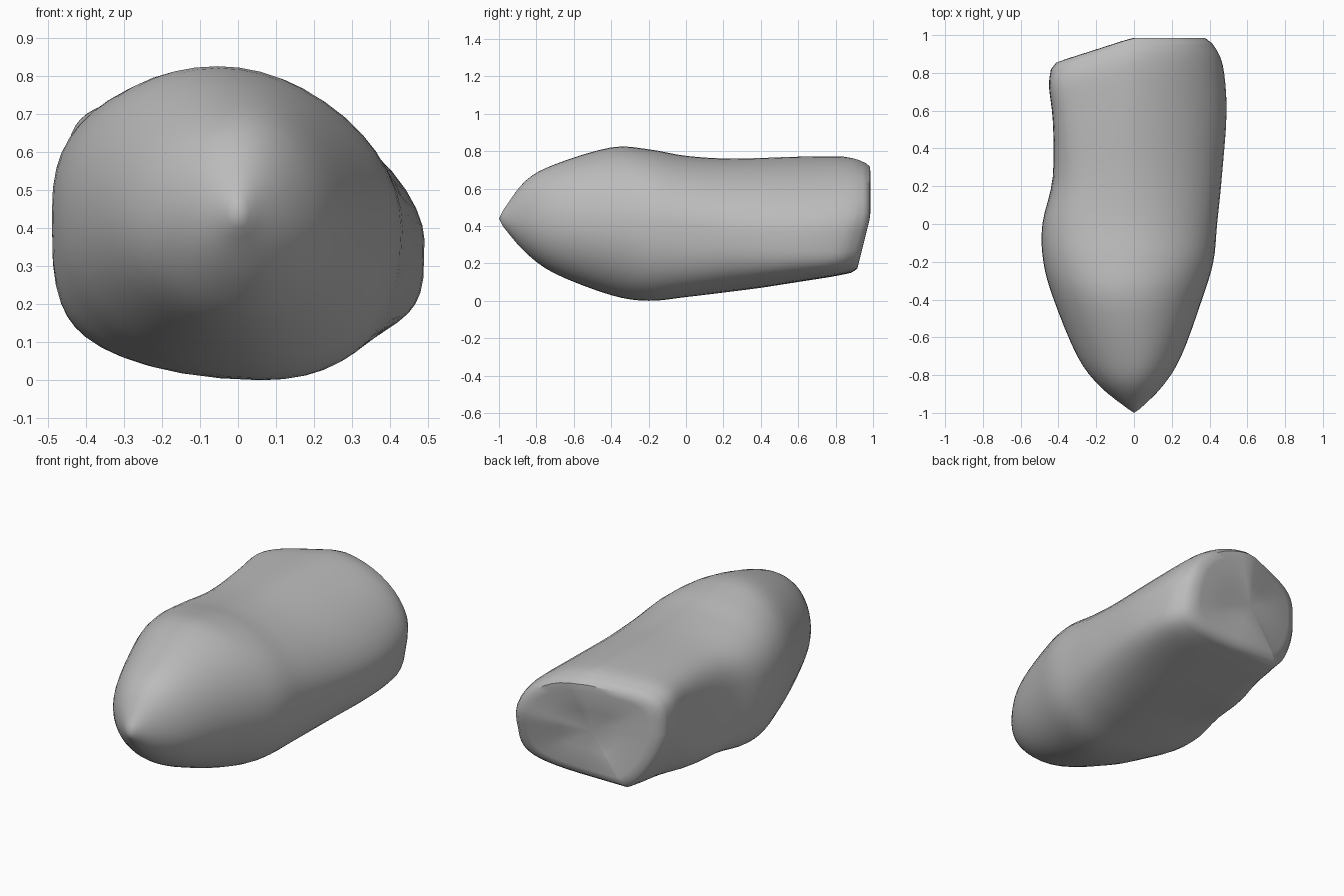
import bpy
import bmesh
from math import cos, sin, pi
from mathutils import Vector

default_cube = bpy.data.objects.get("Cube")
if default_cube:
    bpy.data.objects.remove(default_cube, do_unlink=True)

SEGMENTS = 48
STEPS_BETWEEN_STATIONS = 4

# Each station along the boulder:
# y, left x, right x, bottom, top, left girth z, right girth z,
# top crest x, bottom crest x, then the squareness of the four quadrants
# (top left, top right, bottom left, bottom right)
STATIONS = [
    (-.98, -.03, .03, .4, .48, .44, .44, 0, 0, 2, 2, 2, 2),
    (-.86, -.18, .15, .26, .64, .44, .43, 0, 0, 2, 2, 2, 2),
    (-.7, -.3, .25, .145, .73, .43, .42, 0, 0, 2, 2, 2, 2),
    (-.4, -.425, .36, .03, .82, .43, .4, -.05, .03, 2.1, 2, 2.1, 2),
    (-.2, -.48, .42, 0, .81, .43, .4, -.05, .06, 2.4, 2, 2.5, 2.3),
    (0, -.485, .44, .02, .775, .43, .4, -.05, .04, 2.8, 1.9, 4, 2.7),
    (.25, -.43, .465, .05, .76, .42, .38, -.05, 0, 3.5, 1.8, 6, 3),
    (.6, -.43, .49, .095, .77, .45, .37, -.05, -.13, 4.5, 1.7, 2.6, 4),
    (.86, -.45, .47, .13, .77, .48, .37, -.05, -.22, 5, 1.8, 1.6, 5),
    (.96, -.44, .42, .15, .74, .48, .38, -.05, -.24, 5, 2, 1.5, 5),
]


def blend(before, start, end, after, t):
    """Smooth curve through start and end."""
    return (start + t * ((end - before) / 2
            + t * (before - 2.5 * start + 2 * end - after / 2
                   + t * (1.5 * (start - end) + (after - before) / 2))))


def all_stations():
    last = len(STATIONS) - 1
    for i in range(last):
        neighbours = [STATIONS[min(max(k, 0), last)] for k in range(i - 1, i + 3)]
        for step in range(STEPS_BETWEEN_STATIONS):
            t = step / STEPS_BETWEEN_STATIONS
            yield [blend(*values, t) for values in zip(*neighbours)]
    yield list(STATIONS[last])


def lean_back_end(point):
    """Slant the blunt rear face toward its side and its underside."""
    weight = min(max((point.y - .4) / .5, 0), 1)
    point.y -= weight * max(0, -.32 * point.x, .25 * (.45 - point.z))
    return point


def section_point(station, angle):
    (y, left, right, bottom, top, left_girth, right_girth,
     top_crest, bottom_crest, *squareness) = station
    c, s = cos(angle), sin(angle)
    on_right, on_bottom = c >= 0, s < 0
    square = squareness[2 * on_bottom + on_right]
    across, up = abs(c) ** (2 / square), abs(s) ** (2 / square)
    side = right if on_right else left
    girth = right_girth if on_right else left_girth
    crest = bottom_crest if on_bottom else top_crest
    height = bottom if on_bottom else top
    # Square shoulders on the left slope away from the crest
    if not on_right:
        up *= 1 - .05 * max(0, square - 2) * across
    x = crest + (side - crest) * across
    z = girth + (height - girth) * up
    return lean_back_end(Vector((x, y, z)))


# Skin of the boulder, lofted from the pointed nose to the blunt rear
bm = bmesh.new()
rings = []
for station in all_stations():
    ring = [bm.verts.new(section_point(station, 2 * pi * k / SEGMENTS))
            for k in range(SEGMENTS)]
    rings.append(ring)

# Rounded rim and closing rings of the rear face
rim = [v.co.copy() for v in rings[-1]]
rear_middle = sum(rim, Vector()) / SEGMENTS
for scale, bulge in ((.93, .03), (.8, .04), (.4, .04)):
    ring = []
    for co in rim:
        inset = rear_middle.lerp(co, scale)
        inset.y += bulge
        ring.append(bm.verts.new(inset))
    rings.append(ring)

for first, second in zip(rings, rings[1:]):
    for k in range(SEGMENTS):
        n = (k + 1) % SEGMENTS
        bm.faces.new((first[k], first[n], second[n], second[k]))

# Nose tip and rear centre
nose = bm.verts.new((0, -1, .44))
rear = bm.verts.new(rear_middle + Vector((0, .04, 0)))
for k in range(SEGMENTS):
    n = (k + 1) % SEGMENTS
    bm.faces.new((nose, rings[0][n], rings[0][k]))
    bm.faces.new((rear, rings[-1][k], rings[-1][n]))
bmesh.ops.recalc_face_normals(bm, faces=bm.faces)

mesh = bpy.data.meshes.new("boulder")
bm.to_mesh(mesh)
bm.free()
boulder = bpy.data.objects.new("boulder", mesh)
bpy.context.collection.objects.link(boulder)

# Plain stone colour
stone = bpy.data.materials.new("stone grey")
stone.use_nodes = True
colour = (.5, .5, .5, 1)
stone.diffuse_color = colour
stone.node_tree.nodes["Principled BSDF"].inputs["Base Color"].default_value = colour
mesh.materials.append(stone)

bpy.context.view_layer.objects.active = boulder
boulder.select_set(True)
bpy.ops.object.shade_smooth_by_angle(angle=pi / 4)
